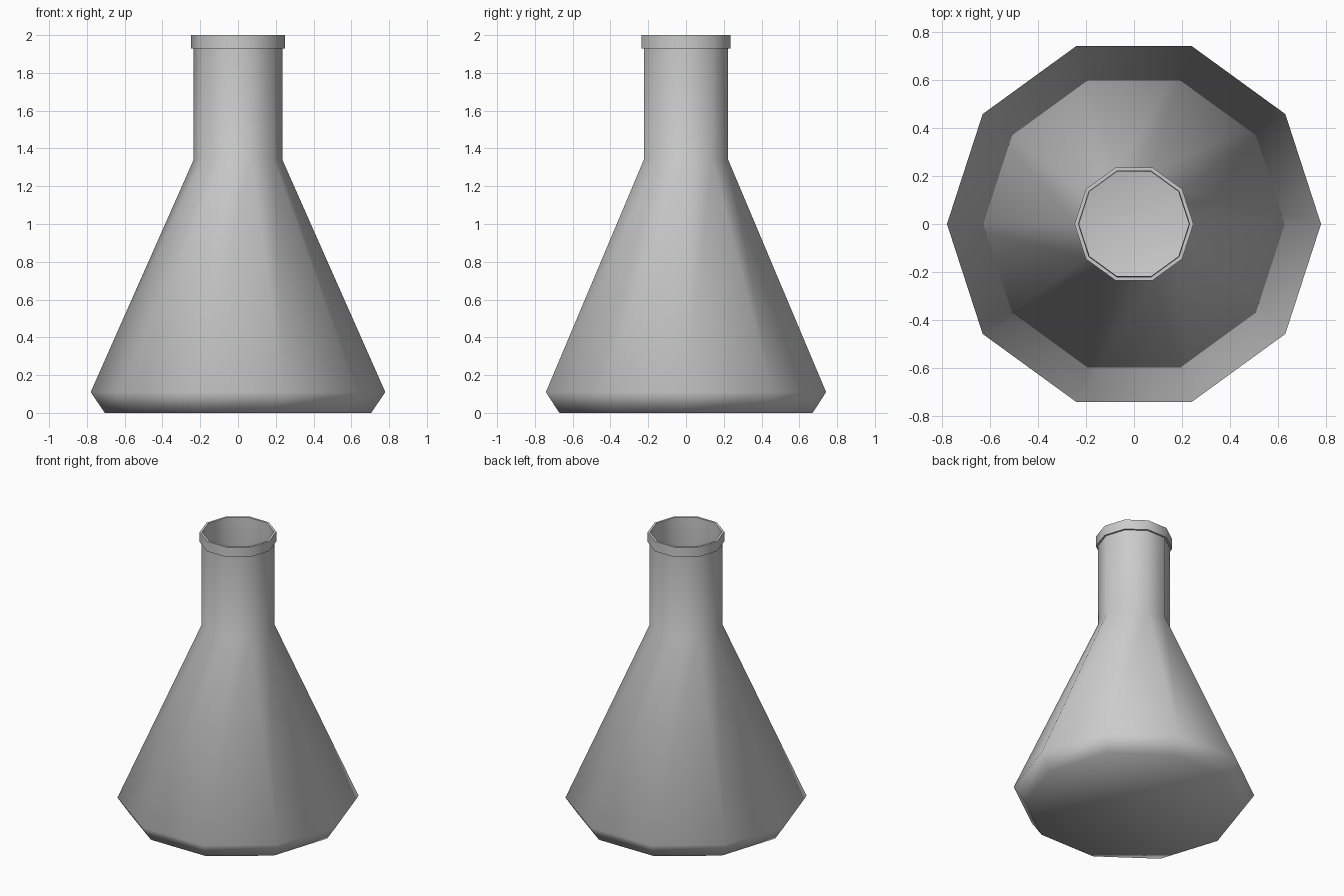
import bpy, bmesh
from math import cos, sin, tau, radians

if "Cube" in bpy.data.objects:
    bpy.data.objects.remove(bpy.data.objects["Cube"])

SIDES = 10


def lathe(name, profile):
    """Revolve (radius, z) rings around z and cap both ends."""
    bm = bmesh.new()
    rings = [[bm.verts.new((r * cos(tau * i / SIDES), r * sin(tau * i / SIDES), z))
              for i in range(SIDES)] for r, z in profile]
    for a, b in zip(rings, rings[1:]):
        for i in range(SIDES):
            j = (i + 1) % SIDES
            bm.faces.new((a[i], a[j], b[j], b[i]))
    bm.faces.new(rings[0][::-1])
    bm.faces.new(rings[-1])
    mesh = bpy.data.meshes.new(name)
    bm.to_mesh(mesh)
    bm.free()
    obj = bpy.data.objects.new(name, mesh)
    bpy.context.collection.objects.link(obj)
    bpy.context.view_layer.objects.active = obj
    obj.select_set(True)
    bpy.ops.object.shade_smooth_by_angle(angle=radians(65))
    obj.select_set(False)
    return obj


# Outer skin: base chamfer, cone, neck, lip; then a thin inner wall down to the floor
outer = [(0.705, 0), (0.78, 0.11), (0.235, 1.34), (0.235, 1.93),
         (0.248, 1.93), (0.248, 2.0)]
inner = [(0.232, 2.0), (0.229, 1.34), (0.772, 0.11), (0.70, 0.006)]
lathe("conical_flask", outer + inner)
